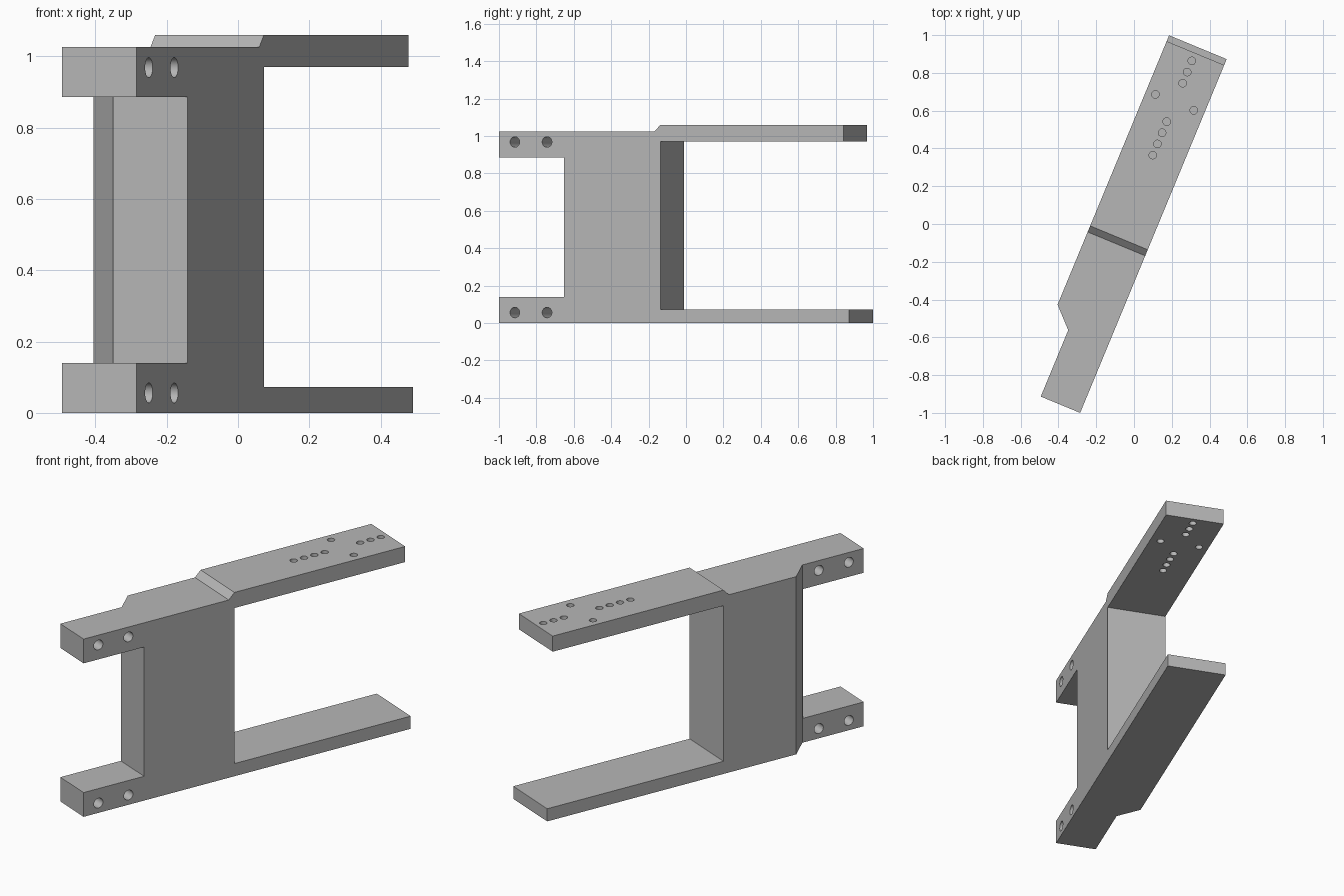
import bpy, bmesh, math
from mathutils import Matrix, Vector

default = bpy.data.objects.get("Cube")
if default:
    bpy.data.objects.remove(default, do_unlink=True)

WIDTH = 0.33      # full width of the bracket
NARROW = 0.226    # width of the front arms
ANGLE = math.radians(22.5)
PLACE = Matrix.Translation((-0.285, -1.0, 0)) @ Matrix.Rotation(-ANGLE, 4, 'Z')

grey = bpy.data.materials.new("plain grey")
grey.use_nodes = True
colour = (0.47, 0.47, 0.47, 1)
grey.diffuse_color = colour
grey.node_tree.nodes["Principled BSDF"].inputs["Base Color"].default_value = colour


def make_object(name, bm):
    bmesh.ops.recalc_face_normals(bm, faces=bm.faces)
    mesh = bpy.data.meshes.new(name)
    bm.to_mesh(mesh)
    bm.free()
    mesh.materials.append(grey)
    obj = bpy.data.objects.new(name, mesh)
    bpy.context.collection.objects.link(obj)
    obj.matrix_world = PLACE
    return obj


def prism(name, points, sweep):
    """Extrude a closed outline along a vector."""
    bm = bmesh.new()
    face = bm.faces.new([bm.verts.new(p) for p in points])
    new = bmesh.ops.extrude_face_region(bm, geom=[face])["geom"]
    verts = [g for g in new if isinstance(g, bmesh.types.BMVert)]
    bmesh.ops.translate(bm, verts=verts, vec=Vector(sweep))
    return make_object(name, bm)


def drill(bm, centre, radius, depth, axis):
    turn = Matrix.Rotation(math.pi / 2, 4, 'Y') if axis == 'X' else Matrix()
    bmesh.ops.create_cone(bm, cap_ends=True, segments=32, radius1=radius, radius2=radius,
                          depth=depth, matrix=Matrix.Translation(centre) @ turn)


# Side outline (length, height): web with two front arms and two rear arms
outline = [(0, 0), (2.027, 0), (2.027, 0.073), (0.935, 0.073), (0.935, 0.97),
           (1.993, 0.97), (1.993, 1.06), (0.935, 1.06), (0.90, 1.025), (0, 1.025),
           (0, 0.885), (0.375, 0.885), (0.375, 0.14), (0, 0.14)]
bracket = prism("bracket", [(0, u, z) for u, z in outline], (-WIDTH, 0, 0))

# Narrowed front section with an angled shoulder
shoulder = [(NARROW, -0.1), (NARROW, 0.38), (WIDTH, 0.484), (0.4, 0.554), (0.4, -0.1)]
front_relief = prism("front_relief_cutter", [(-v, u, -0.1) for v, u in shoulder], (0, 0, 1.3))

# Cross bores in the front arms and the hole pattern in the upper rear arm
bm = bmesh.new()
for u in (0.092, 0.278):
    for z in (0.056, 0.968):
        drill(bm, (-0.15, u, z), 0.028, 0.5, 'X')
row = [1.408 + 0.064 * i for i in range(4)] + [1.82 + 0.064 * i for i in range(3)]
for u, v in [(u, 0.167) for u in row] + [(1.71, 0.057), (1.71, 0.277)]:
    drill(bm, (-v, u, 1.0), 0.02, 0.3, 'Z')
holes = make_object("hole_cutter", bm)

# Cut the bracket, then discard the cutters
for cutter in (front_relief, holes):
    cutter.hide_render = True
    mod = bracket.modifiers.new(cutter.name, 'BOOLEAN')
    mod.operation = 'DIFFERENCE'
    mod.solver = 'EXACT'
    mod.object = cutter
bpy.context.view_layer.update()
graph = bpy.context.evaluated_depsgraph_get()
cut_mesh = bpy.data.meshes.new_from_object(bracket.evaluated_get(graph))
bracket.modifiers.clear()
bracket.data = cut_mesh
for cutter in (front_relief, holes):
    bpy.data.objects.remove(cutter, do_unlink=True)

# Smooth bores, sharp edges
bpy.ops.object.select_all(action='DESELECT')
bracket.select_set(True)
bpy.context.view_layer.objects.active = bracket
bpy.ops.object.shade_smooth_by_angle(angle=math.radians(30))
